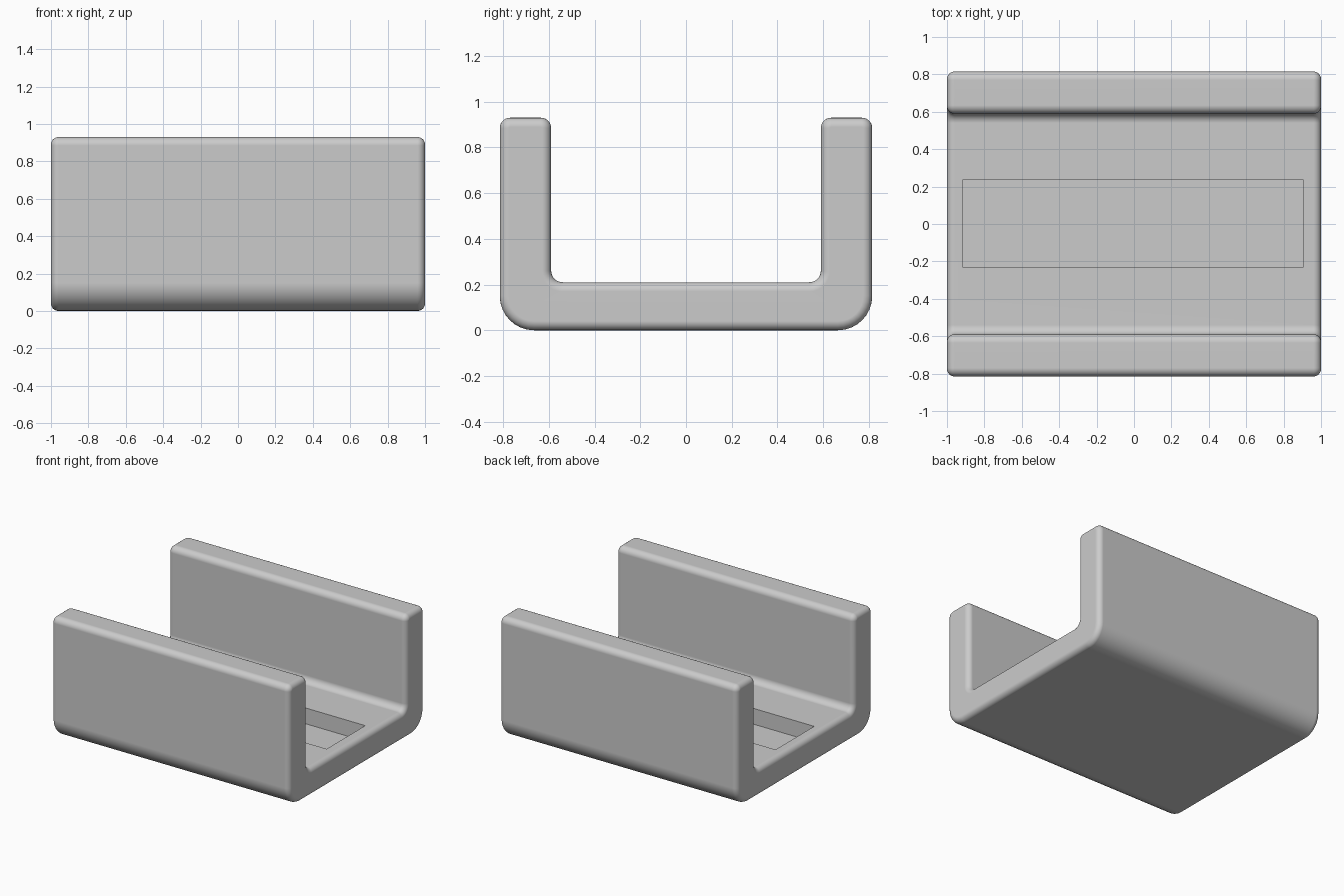
import bpy, bmesh, math

if "Cube" in bpy.data.objects:
    bpy.data.objects.remove(bpy.data.objects["Cube"])

# Material
grey = bpy.data.materials.new("plain grey")
grey.diffuse_color = (0.6, 0.6, 0.6, 1)
grey.use_nodes = True
grey.node_tree.nodes["Principled BSDF"].inputs["Base Color"].default_value = grey.diffuse_color

# Channel cross-section (y, z, corner radius), counter-clockwise
HALF_LEN, W, INNER, TOP, FLOOR = 1.0, 0.815, 0.59, 0.93, 0.21
corners = [(-W, 0, 0.15), (W, 0, 0.15), (W, TOP, 0.045), (INNER, TOP, 0.045),
           (INNER, FLOOR, 0.05), (-INNER, FLOOR, 0.05), (-INNER, TOP, 0.045), (-W, TOP, 0.045)]


def rounded(points, steps=8):
    """Round each right-angled corner with an arc."""
    out = []
    n = len(points)
    for i, (y, z, r) in enumerate(points):
        def unit(j):
            dy, dz = points[j % n][0] - y, points[j % n][1] - z
            d = math.hypot(dy, dz)
            return dy / d, dz / d
        a, b = unit(i - 1), unit(i + 1)
        for k in range(steps + 1):
            t = k / steps * math.pi / 2
            u, v = r * (1 - math.sin(t)), r * (1 - math.cos(t))
            out.append((y + a[0] * u + b[0] * v, z + a[1] * u + b[1] * v))
    return out


# Channel body: extruded profile with softened end rims
bm = bmesh.new()
cap = bm.faces.new([bm.verts.new((-HALF_LEN, y, z)) for y, z in rounded(corners)])
ext = bmesh.ops.extrude_face_region(bm, geom=[cap], use_keep_orig=True)
bmesh.ops.translate(bm, vec=(2 * HALF_LEN, 0, 0),
                    verts=[v for v in ext["geom"] if isinstance(v, bmesh.types.BMVert)])
bmesh.ops.recalc_face_normals(bm, faces=bm.faces[:])
rims = [e for e in bm.edges if abs(e.verts[0].co.x - e.verts[1].co.x) < 1e-5]
bmesh.ops.bevel(bm, geom=rims, offset=0.04, offset_type='OFFSET', segments=6,
                profile=0.5, affect='EDGES', clamp_overlap=False)
mesh = bpy.data.meshes.new("channel_body")
bm.to_mesh(mesh)
bm.free()
mesh.materials.append(grey)
body = bpy.data.objects.new("channel_body", mesh)
bpy.context.collection.objects.link(body)

# Rectangular pocket sunk into the floor
bpy.ops.mesh.primitive_cube_add(size=1, location=(-0.006, 0.003, 0.29))
cutter = bpy.context.object
cutter.name = "pocket_cutter"
cutter.scale = (1.824, 0.464, 0.40)
cutter.hide_render = True
cutter.data.materials.append(grey)

bpy.ops.object.select_all(action='DESELECT')
body.select_set(True)
bpy.context.view_layer.objects.active = body
mod = body.modifiers.new("pocket", 'BOOLEAN')
mod.operation = 'DIFFERENCE'
mod.solver = 'EXACT'
mod.object = cutter
bpy.ops.object.modifier_apply(modifier=mod.name)
bpy.data.objects.remove(cutter)

# Smooth the rounded edges, keep the pocket rim sharp
bpy.ops.object.shade_smooth_by_angle(angle=math.radians(35))
weighted = body.modifiers.new("even_shading", 'WEIGHTED_NORMAL')
weighted.keep_sharp = True
